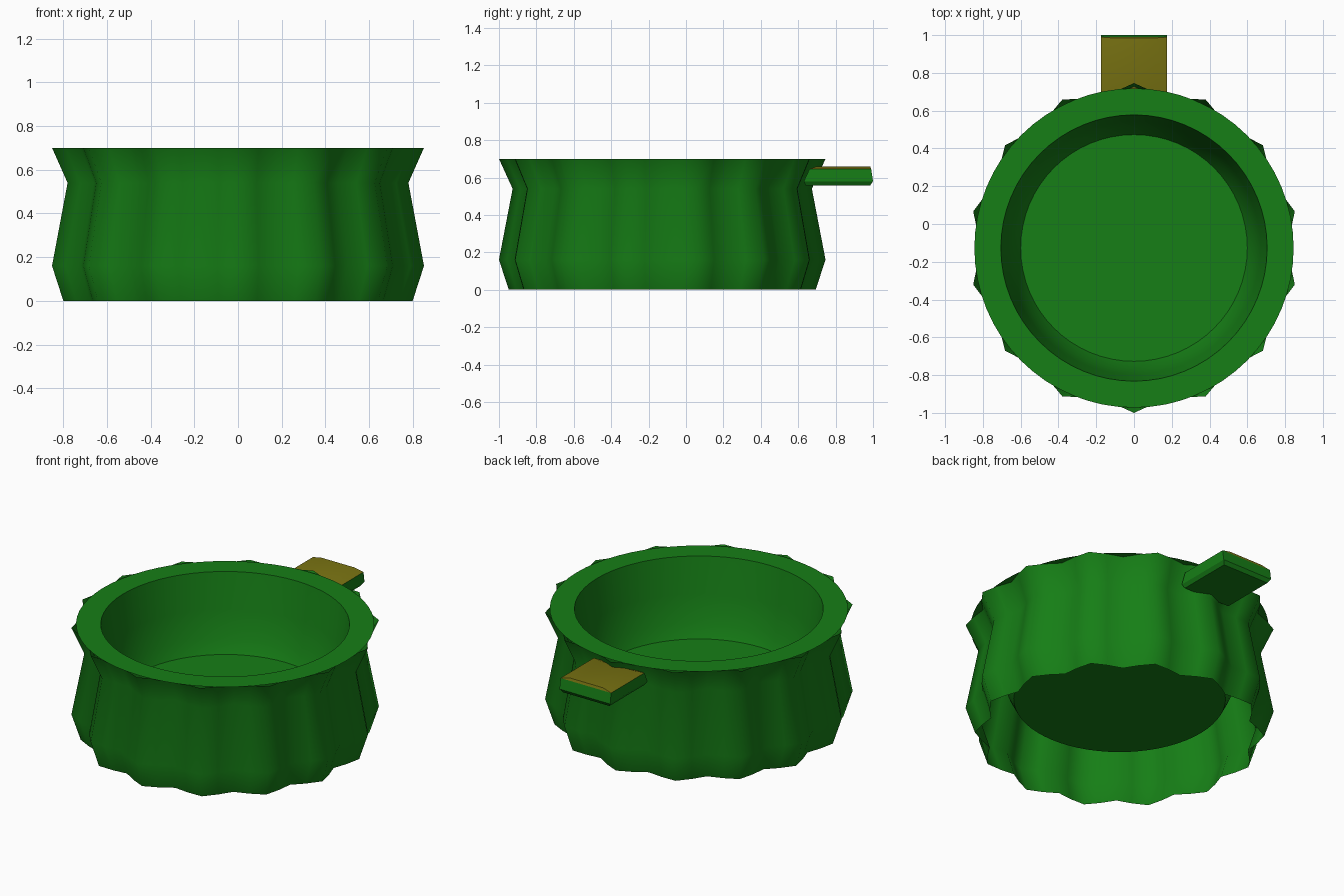
import bpy, bmesh, math

if "Cube" in bpy.data.objects:
    bpy.data.objects.remove(bpy.data.objects["Cube"])

CY = -0.127      # centre of the bowl in y
LOBES = 14


def material(name, rgb):
    m = bpy.data.materials.new(name)
    m.diffuse_color = (*rgb, 1)
    m.use_nodes = True
    m.node_tree.nodes["Principled BSDF"].inputs["Base Color"].default_value = m.diffuse_color
    return m


def finish(name, bm, mat, angle):
    me = bpy.data.meshes.new(name)
    bm.to_mesh(me)
    bm.free()
    ob = bpy.data.objects.new(name, me)
    bpy.context.collection.objects.link(ob)
    me.materials.append(mat)
    bpy.ops.object.select_all(action='DESELECT')
    ob.select_set(True)
    bpy.context.view_layer.objects.active = ob
    bpy.ops.object.shade_smooth_by_angle(angle=math.radians(angle))
    return ob


def lathe(name, profile, segments, mat, angle, ripple=0.0, cap=False):
    """Spin (radius, z) points round the bowl axis; ripple is the lobe depth."""
    bm = bmesh.new()
    rings = []
    for r, z in profile:
        ring = []
        for i in range(segments):
            t = 2 * math.pi * i / segments
            a = t - math.pi / 2
            rr = r * (1 - ripple * (1 - math.cos(LOBES * t)) / 2)
            ring.append(bm.verts.new((rr * math.cos(a), CY + rr * math.sin(a), z)))
        rings.append(ring)
    for lo, hi in zip(rings, rings[1:]):
        for i in range(segments):
            j = (i + 1) % segments
            bm.faces.new((lo[i], lo[j], hi[j], hi[i]))
    if cap:
        bm.faces.new(rings[-1])
    return finish(name, bm, mat, angle)


def slab(name, levels, mat, cap_bottom, cap_top):
    """Stack of rectangles (half width, y0, y1, z) from bottom to top."""
    bm = bmesh.new()
    rings = [[bm.verts.new(p) for p in
              ((-w, y0, z), (w, y0, z), (w, y1, z), (-w, y1, z))]
             for w, y0, y1, z in levels]
    for lo, hi in zip(rings, rings[1:]):
        for i in range(4):
            j = (i + 1) % 4
            bm.faces.new((lo[i], lo[j], hi[j], hi[i]))
    if cap_bottom:
        bm.faces.new(rings[0][::-1])
    if cap_top:
        bm.faces.new(rings[-1])
    return finish(name, bm, mat, 30)


green = material("green", (0.008, 0.21, 0.008))
olive = material("olive", (0.19, 0.17, 0.006))

# fluted outer shell, open at top and bottom
lathe("outer_shell", [(0.82, 0), (0.873, 0.16), (0.80, 0.54), (0.873, 0.70)],
      LOBES * 4, green, 70, ripple=0.085)

# flat rim, inner wall and raised floor
lathe("rim_and_basin", [(0.845, 0.70), (0.705, 0.70), (0.67, 0.48),
                        (0.64, 0.31), (0.60, 0.23)],
      64, green, 40, cap=True)

# tab at the back: green underside, olive bevelled top
slab("tab_base", [(0.16, 0.64, 0.985, 0.558), (0.175, 0.63, 1.0, 0.58),
                  (0.175, 0.66, 0.99, 0.645)], green, True, False)
slab("tab_top", [(0.175, 0.66, 0.99, 0.645), (0.115, 0.70, 0.985, 0.66)],
     olive, False, True)
